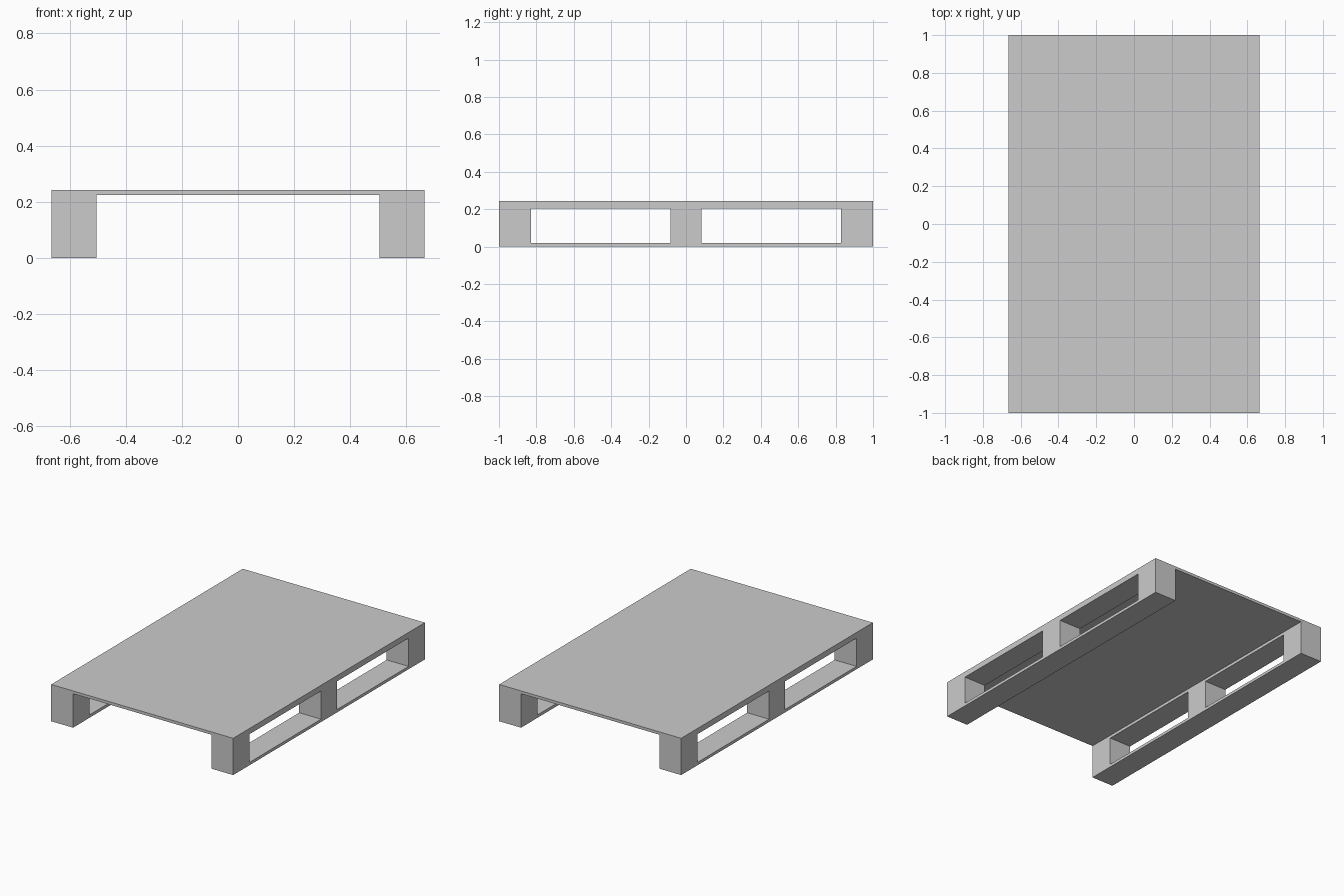
import bpy

if "Cube" in bpy.data.objects:
    bpy.data.objects.remove(bpy.data.objects["Cube"])

mat = bpy.data.materials.new("light_grey")
mat.diffuse_color = (0.6, 0.6, 0.6, 1)
mat.use_nodes = True
mat.node_tree.nodes["Principled BSDF"].inputs["Base Color"].default_value = mat.diffuse_color

HALF_W, HALF_L, HEIGHT = 0.665, 1.0, 0.243
INNER_X = 0.505          # inner edge of each runner
BOARD = 0.019            # board thickness
DECK_Z = HEIGHT - BOARD  # underside of the deck
RAIL_Z = DECK_Z - BOARD  # underside of the upper rails


def box(name, x, y, z):
    """Box from (min, max) ranges on each axis."""
    bpy.ops.mesh.primitive_cube_add(
        size=1, location=[(r[0] + r[1]) / 2 for r in (x, y, z)])
    ob = bpy.context.object
    ob.name = name
    ob.scale = [r[1] - r[0] for r in (x, y, z)]
    bpy.ops.object.transform_apply(location=False, rotation=False, scale=True)
    ob.data.materials.append(mat)
    return ob


# Top deck
box("deck", (-HALF_W, HALF_W), (-HALF_L, HALF_L), (DECK_Z, HEIGHT))

# Runners: upper rail, three blocks and bottom board on each side
for side, x in (("left", (-HALF_W, -INNER_X)), ("right", (INNER_X, HALF_W))):
    box(side + "_upper_rail", x, (-HALF_L, HALF_L), (RAIL_Z, DECK_Z))
    box(side + "_bottom_board", x, (-HALF_L, HALF_L), (0, BOARD))
    for place, y in (("front", (-HALF_L, -0.83)),
                     ("middle", (-0.083, 0.083)),
                     ("back", (0.83, HALF_L))):
        box(f"{side}_{place}_block", x, y, (BOARD, RAIL_Z))
